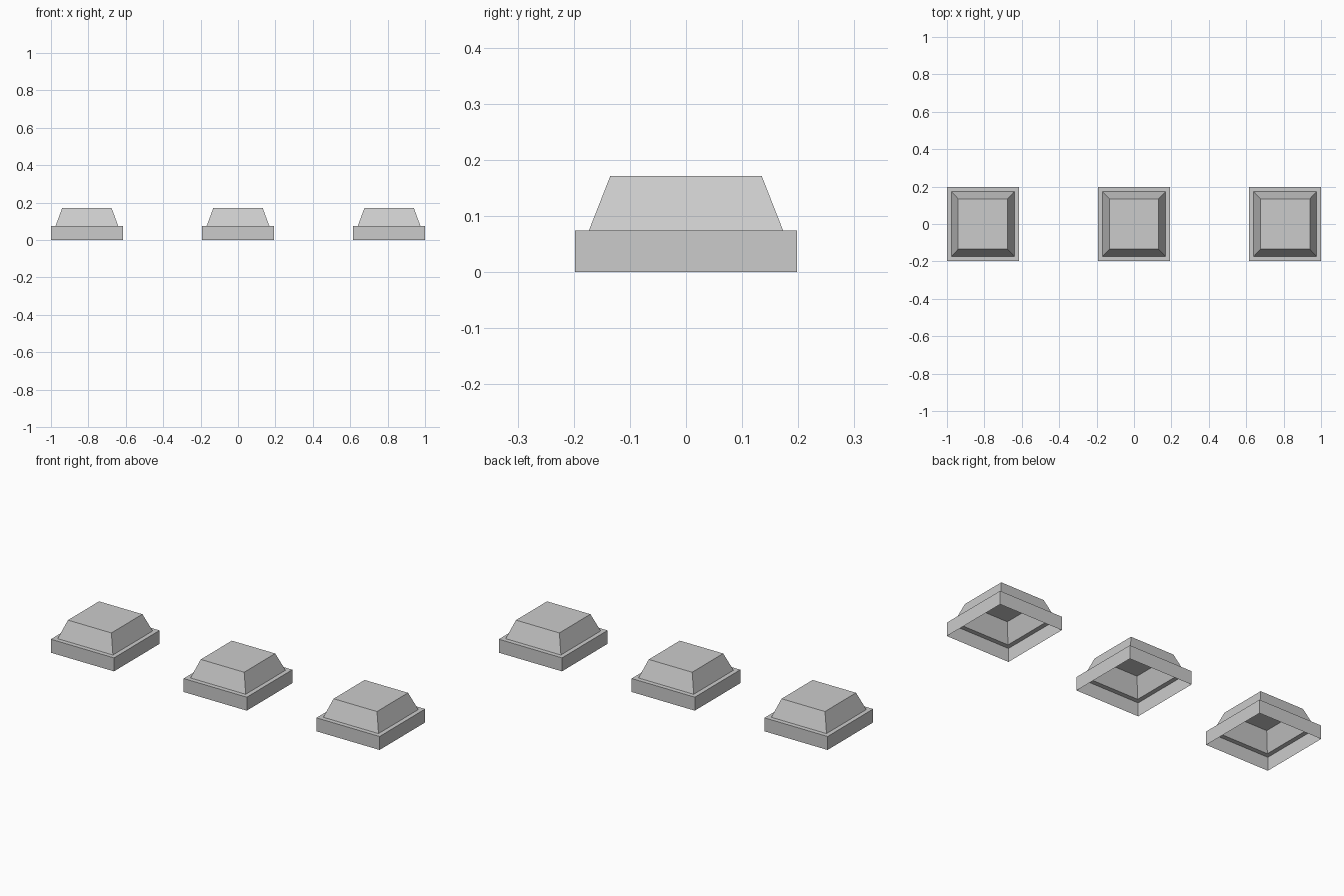
import bpy, bmesh

if "Cube" in bpy.data.objects:
    bpy.data.objects.remove(bpy.data.objects["Cube"])

# Cross-section rings from open bottom rim to top: (half x, half y, z)
RINGS = [(0.192, 0.198, 0.0), (0.192, 0.198, 0.074),
         (0.168, 0.173, 0.074), (0.132, 0.135, 0.171)]


def key_cap(name, x):
    """Thin hollow shell: square skirt, narrow ledge, tapered cap, open below."""
    bm = bmesh.new()
    loops = [[bm.verts.new((sx * hx, sy * hy, z))
              for sx, sy in ((-1, -1), (1, -1), (1, 1), (-1, 1))]
             for hx, hy, z in RINGS]
    for lo, hi in zip(loops, loops[1:]):
        for i in range(4):
            j = (i + 1) % 4
            bm.faces.new((lo[i], lo[j], hi[j], hi[i]))
    bm.faces.new(loops[-1])
    mesh = bpy.data.meshes.new(name)
    bm.to_mesh(mesh)
    bm.free()
    obj = bpy.data.objects.new(name, mesh)
    obj.location.x = x
    bpy.context.collection.objects.link(obj)


# Three identical caps in a row
for label, x in (("left", -0.808), ("middle", 0.0), ("right", 0.808)):
    key_cap("button_cap_" + label, x)
